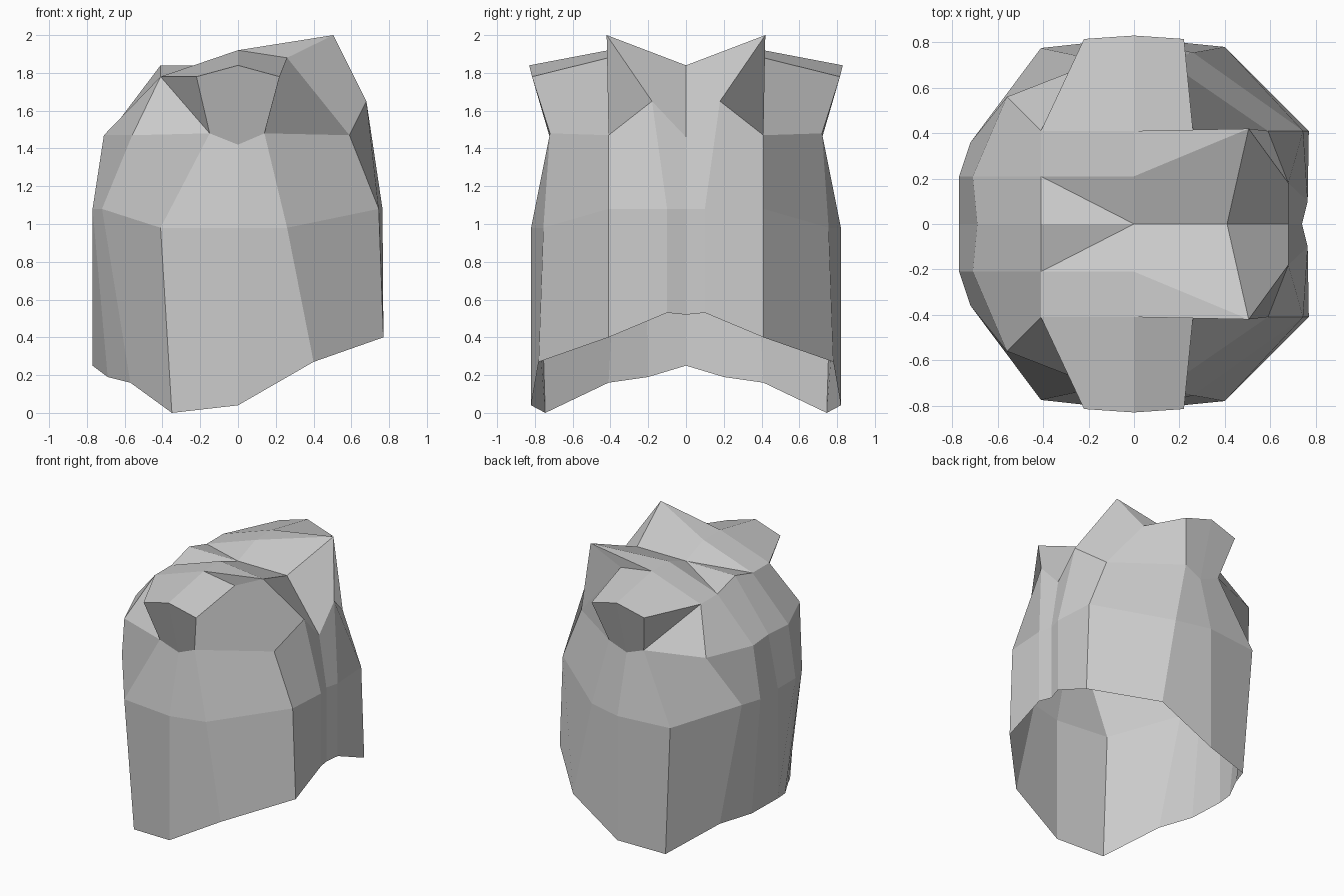
import bpy
import bmesh

# Remove the default cube only
default_cube = bpy.data.objects.get("Cube")
if default_cube is not None:
    bpy.data.objects.remove(default_cube, do_unlink=True)


def make_material(name, colour):
    """Flat single-colour material for viewport and render."""
    material = bpy.data.materials.new(name)
    material.use_nodes = True
    material.diffuse_color = colour
    shader = material.node_tree.nodes["Principled BSDF"]
    shader.inputs["Base Color"].default_value = colour
    return material


def add_ring(bm, points):
    return [bm.verts.new(point) for point in points]


def loft(bm, lower, upper, split=()):
    """Join two open cross-sections with quads; split the listed ones."""
    for i in range(len(lower) - 1):
        a, b, c, d = lower[i], lower[i + 1], upper[i + 1], upper[i]
        if i in split:
            bm.faces.new((a, b, d))
            bm.faces.new((b, c, d))
        else:
            bm.faces.new((a, b, c, d))


# Half cross-sections, each running from the -x centre line round the +y side
# to the +x centre line
hem = [(-.77, 0, .25), (-.69, .2, .19), (-.57, .41, .16),
       (-.35, .745, 0), (0, .82, .04), (.4, .78, .27),
       (.77, .41, .4), (.765, .1, .53), (.74, 0, .52)]
waist = [(-.77, 0, 1.08), (-.77, .21, 1.08), (-.72, .36, 1.08),
         (-.41, .775, .98), (0, .82, .98), (.26, .755, .98),
         (.745, .41, 1.08), (.765, .1, 1.08), (.74, 0, 1.08)]
chest = [(-.69, 0, 1.47), (-.71, .21, 1.47), (-.56, .56, 1.47),
         (-.15, .72, 1.48), (0, .71, 1.42), (.14, .72, 1.48),
         (.59, .41, 1.47), (.68, .18, 1.65), (.68, 0, 1.46)]
crown = [(-.41, 0, 1.84), (-.41, .21, 1.78), (-.41, .41, 1.78),
         (-.22, .815, 1.78), (0, .83, 1.84), (.22, .815, 1.78),
         (.26, .41, 1.88), (.505, .42, 2), (.41, 0, 1.84)]
ridge = [(0, 0, 1.84), (0, .21, 1.92), (0, .41, 1.92)]

bm = bmesh.new()
hem_ring, waist_ring, chest_ring, crown_ring, ridge_row = [
    add_ring(bm, points) for points in (hem, waist, chest, crown, ridge)]

# Walls, shoulder ends and raised collar; the hem stays open
loft(bm, hem_ring, waist_ring)
loft(bm, waist_ring, chest_ring)
loft(bm, chest_ring, crown_ring, split=[2])

# Top surface around the middle ridge
(back_mid, back_side, back_corner, arm_back, arm_top, arm_front,
 collar_base, collar_tip, collar_mid) = crown_ring
ridge_mid, ridge_side, ridge_end = ridge_row
for corners in (
        (back_mid, back_side, ridge_mid),
        (back_side, ridge_side, ridge_mid),
        (back_side, back_corner, ridge_end, ridge_side),
        (back_corner, arm_back, arm_top, ridge_end),
        (ridge_end, arm_top, arm_front, collar_base),
        (ridge_end, collar_base, collar_tip),
        (ridge_side, ridge_end, collar_tip),
        (ridge_mid, ridge_side, collar_tip, collar_mid)):
    bm.faces.new(corners)

# Mirror to the other side and weld the centre line
copy = bmesh.ops.duplicate(bm, geom=bm.verts[:] + bm.edges[:] + bm.faces[:])
for element in copy["geom"]:
    if isinstance(element, bmesh.types.BMVert):
        element.co.y *= -1
bmesh.ops.remove_doubles(bm, verts=bm.verts[:], dist=.001)
bmesh.ops.recalc_face_normals(bm, faces=bm.faces[:])

mesh = bpy.data.meshes.new("torso_shell")
bm.to_mesh(mesh)
bm.free()
mesh.materials.append(make_material("light_grey", (.6, .6, .6, 1)))
torso = bpy.data.objects.new("torso_shell", mesh)
bpy.context.collection.objects.link(torso)
